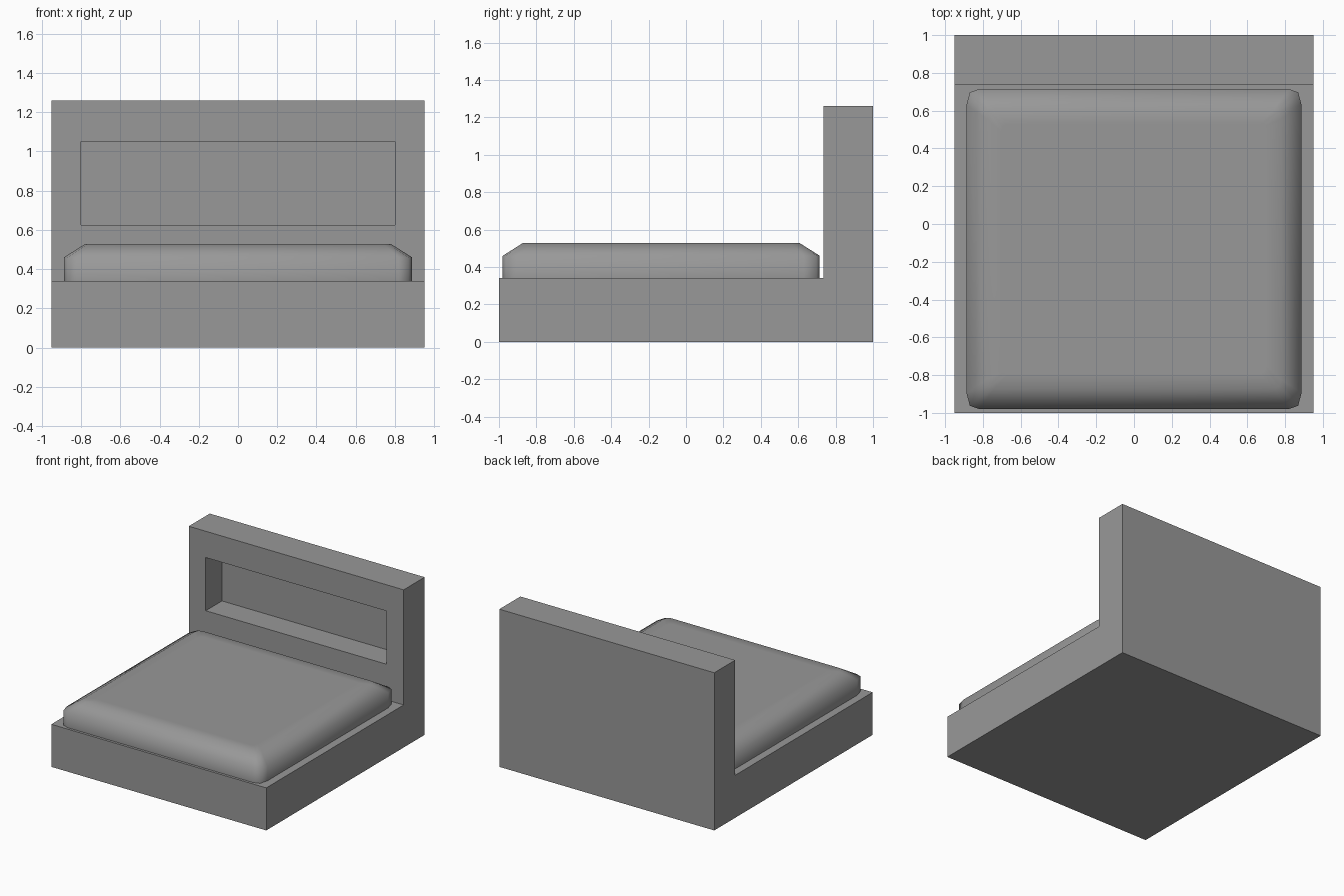
import bpy, bmesh, math

if "Cube" in bpy.data.objects:
    bpy.data.objects.remove(bpy.data.objects["Cube"])

# Shared dark grey
grey = bpy.data.materials.new("dark_grey")
grey.diffuse_color = (0.315, 0.315, 0.315, 1)
grey.use_nodes = True
grey.node_tree.nodes["Principled BSDF"].inputs["Base Color"].default_value = grey.diffuse_color


def finish(bm, name):
    bmesh.ops.recalc_face_normals(bm, faces=bm.faces[:])
    mesh = bpy.data.meshes.new(name)
    bm.to_mesh(mesh)
    bm.free()
    mesh.materials.append(grey)
    obj = bpy.data.objects.new(name, mesh)
    bpy.context.collection.objects.link(obj)
    return obj


# Bed frame: L-shaped side profile extruded across the width
HALF_W, HEAD_Y, DECK_Z, TOP_Z = 0.95, 0.735, 0.34, 1.26
profile = [(-1, 0), (1, 0), (1, TOP_Z), (HEAD_Y, TOP_Z), (HEAD_Y, DECK_Z), (-1, DECK_Z)]
bm = bmesh.new()
side = bm.faces.new([bm.verts.new((-HALF_W, y, z)) for y, z in profile])
ext = bmesh.ops.extrude_face_region(bm, geom=[side], use_keep_orig=True)
bmesh.ops.translate(bm, vec=(2 * HALF_W, 0, 0),
                    verts=[v for v in ext["geom"] if isinstance(v, bmesh.types.BMVert)])
bmesh.ops.recalc_face_normals(bm, faces=bm.faces[:])

# Shelf niche: inset the front of the headboard and push it back
front = next(f for f in bm.faces if all(abs(v.co.y - HEAD_Y) < 1e-4 for v in f.verts))
bmesh.ops.inset_individual(bm, faces=[front], thickness=0.15)
for v in front.verts:
    v.co.x = math.copysign(0.80, v.co.x)
    v.co.z = 1.05 if v.co.z > 0.8 else 0.625
niche = bmesh.ops.extrude_discrete_faces(bm, faces=[front])["faces"][0]
bmesh.ops.translate(bm, vec=(0, 0.205, 0), verts=niche.verts[:])
finish(bm, "bed_frame")

# Mattress: stacked rings with three-point corners and a soft sloped shoulder
MID_Y = -0.1325


def ring(bm, hx, hy, z, big, small):
    corner = [(hx, hy - big), (hx - small, hy - small), (hx - big * 0.8, hy)]
    pts = []
    for sx, sy in ((1, 1), (-1, 1), (-1, -1), (1, -1)):
        quad = [(sx * x, MID_Y + sy * y, z) for x, y in corner]
        pts += quad if sx * sy > 0 else quad[::-1]
    return [bm.verts.new(p) for p in pts]


bm = bmesh.new()
rings = [ring(bm, *r) for r in (
    (0.887, 0.8475, DECK_Z, 0.085, 0.018),
    (0.887, 0.8475, 0.46, 0.085, 0.018),
    (0.78, 0.74, 0.528, 0.05, 0.012),
    (0.70, 0.66, 0.528, 0.04, 0.010))]
for low, high in zip(rings, rings[1:]):
    for i in range(len(low)):
        j = (i + 1) % len(low)
        bm.faces.new((low[i], low[j], high[j], high[i]))
bm.faces.new(rings[0][::-1])
bm.faces.new(rings[-1])
mattress = finish(bm, "mattress")
bpy.context.view_layer.objects.active = mattress
mattress.select_set(True)
bpy.ops.object.shade_smooth_by_angle(angle=math.radians(70))
